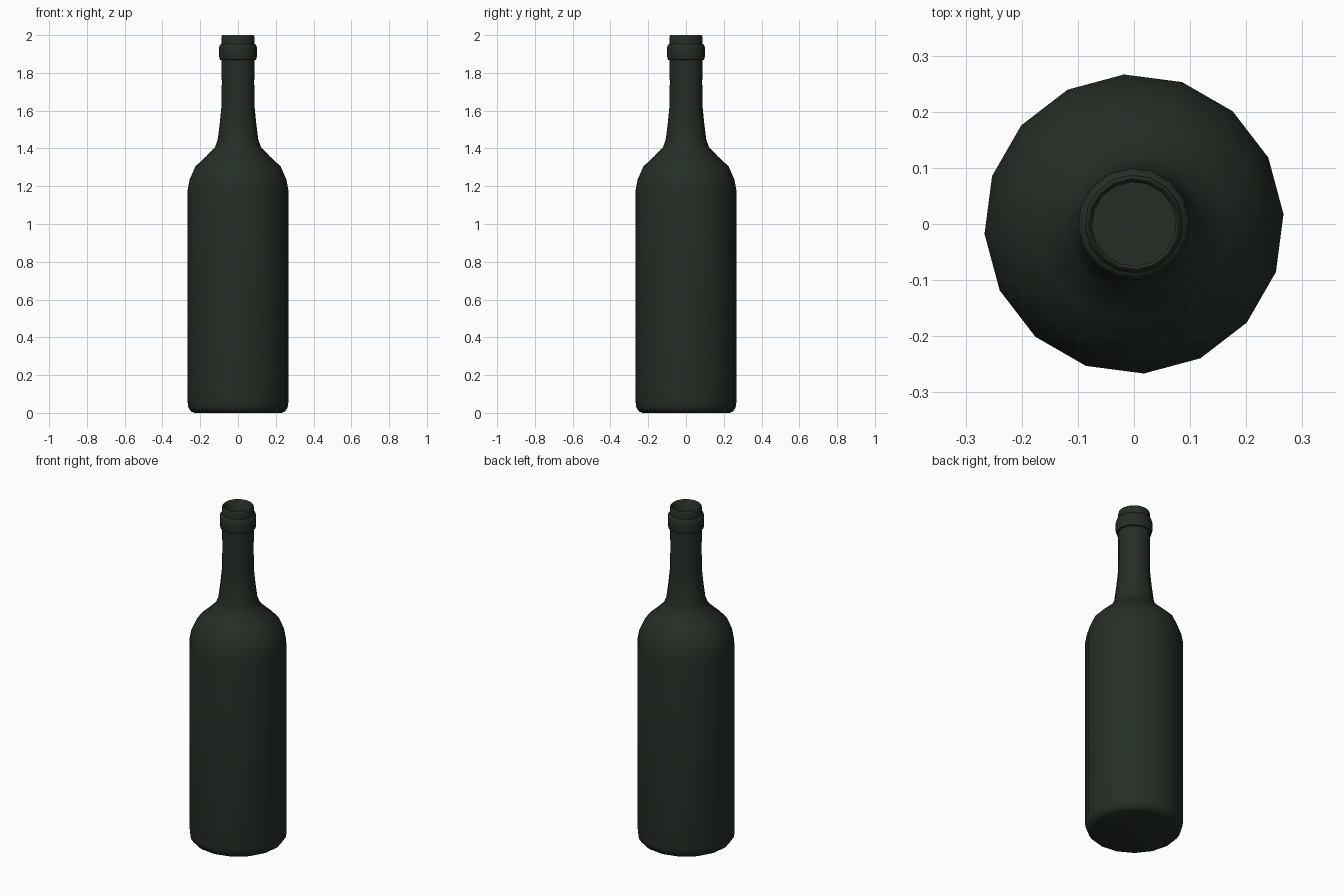
import bpy, bmesh, math

if "Cube" in bpy.data.objects:
    bpy.data.objects.remove(bpy.data.objects["Cube"])

SIDES = 16
OFFSET = math.radians(3.8)

# profile as (radius, height): base, body, shoulder, neck, collar, lip, inside of mouth
profile = [
    (0.232, 0.0), (0.25, 0.008), (0.263, 0.028), (0.267, 0.055),
    (0.267, 1.18), (0.257, 1.235), (0.226, 1.305), (0.170, 1.357),
    (0.123, 1.405), (0.108, 1.445), (0.097, 1.53), (0.088, 1.62), (0.086, 1.75),
    (0.088, 1.868), (0.096, 1.870), (0.100, 1.885), (0.100, 1.935), (0.096, 1.949),
    (0.088, 1.953), (0.088, 1.985), (0.085, 1.997), (0.081, 2.0), (0.075, 1.995),
    (0.075, 1.87),
]

# bottle: lathe the profile and close both ends
bm = bmesh.new()
rings = []
for r, z in profile:
    ring = []
    for i in range(SIDES):
        a = OFFSET + 2 * math.pi * i / SIDES
        ring.append(bm.verts.new((r * math.cos(a), r * math.sin(a), z)))
    rings.append(ring)
for lower, upper in zip(rings, rings[1:]):
    for i in range(SIDES):
        j = (i + 1) % SIDES
        bm.faces.new((lower[i], lower[j], upper[j], upper[i]))
bm.faces.new(rings[0][::-1])
bm.faces.new(rings[-1])

mesh = bpy.data.meshes.new("bottle")
bm.to_mesh(mesh)
bm.free()
bottle = bpy.data.objects.new("bottle", mesh)
bpy.context.collection.objects.link(bottle)

# dark green glass
glass = bpy.data.materials.new("dark_green_glass")
glass.diffuse_color = (0.018, 0.027, 0.019, 1)
glass.use_nodes = True
glass.node_tree.nodes["Principled BSDF"].inputs["Base Color"].default_value = glass.diffuse_color
mesh.materials.append(glass)

bpy.context.view_layer.objects.active = bottle
bottle.select_set(True)
bpy.ops.object.shade_smooth_by_angle(angle=math.radians(50))
